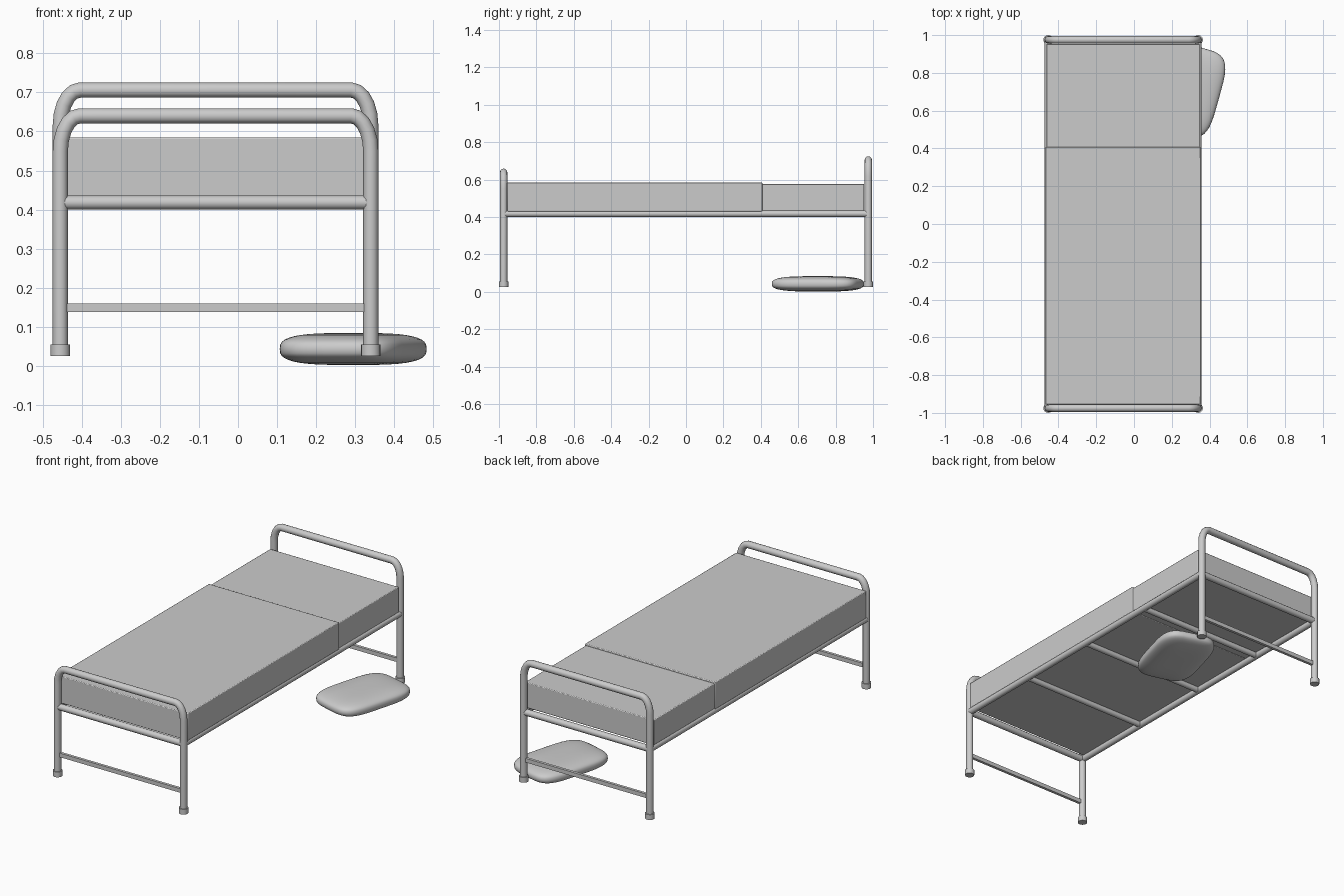
import bpy, bmesh
from math import sin, cos, pi, radians

if "Cube" in bpy.data.objects:
    bpy.data.objects.remove(bpy.data.objects["Cube"])

XL, XR, YE = -0.455, 0.340, 0.975     # leg centre lines
XC = (XL + XR) / 2


def smooth(ob, angle=40):
    bpy.ops.object.select_all(action='DESELECT')
    ob.select_set(True)
    bpy.context.view_layer.objects.active = ob
    bpy.ops.object.shade_smooth_by_angle(angle=radians(angle))


def tube(name, pts, r):
    cu = bpy.data.curves.new(name, 'CURVE')
    cu.dimensions = '3D'
    cu.bevel_depth, cu.bevel_resolution, cu.use_fill_caps = r, 4, True
    sp = cu.splines.new('POLY')
    sp.points.add(len(pts) - 1)
    for p, co in zip(sp.points, pts):
        p.co = (*co, 1)
    ob = bpy.data.objects.new(name, cu)
    bpy.context.collection.objects.link(ob)
    bpy.ops.object.select_all(action='DESELECT')
    ob.select_set(True)
    bpy.context.view_layer.objects.active = ob
    bpy.ops.object.convert(target='MESH')
    ob = bpy.context.object
    ob.name = name
    smooth(ob)


def box(name, lo, hi, bevel=0.0):
    bpy.ops.mesh.primitive_cube_add(size=1, location=[(a + b) / 2 for a, b in zip(lo, hi)])
    ob = bpy.context.object
    ob.name = name
    ob.scale = [b - a for a, b in zip(lo, hi)]
    bpy.ops.object.transform_apply(location=False, rotation=False, scale=True)
    if bevel:
        m = ob.modifiers.new('soft_edges', 'BEVEL')
        m.width, m.segments = bevel, 2
        smooth(ob)
    return ob


def hoop(name, y, top):
    # leg, elliptical bend and top rail, mirrored about the bed centre
    rx, rz, n = 0.05, 0.09, 5
    half = [(XL, 0.03)] + [(XL + rx * (1 - cos(i / n * pi / 2)),
                            top - rz + rz * sin(i / n * pi / 2)) for i in range(n + 1)]
    full = half + [(2 * XC - x, z) for x, z in reversed(half)]
    tube(name, [(x, y, z) for x, z in full], 0.0195)


# End frames: hoop, lower flat bar and rubber feet
for end, y, top in (("foot_end", -YE, 0.640), ("head_end", YE, 0.706)):
    hoop(end + "_frame", y, top)
    tube(end + "_rail", [(XL, y * 0.998, 0.418), (XR, y * 0.998, 0.418)], 0.018)
    box(end + "_lower_bar", (XL, y - 0.008, 0.137), (XR, y + 0.008, 0.160))
    for side, x in (("left", XL), ("right", XR)):
        bpy.ops.mesh.primitive_cylinder_add(vertices=16, radius=0.025, depth=0.03,
                                            location=(x, y, 0.040))
        bpy.context.object.name = f"{end}_{side}_rubber_foot"
        smooth(bpy.context.object)

# Side rails and cross bars
for side, x in (("left", XL), ("right", XR)):
    tube(side + "_side_rail", [(x, -YE, 0.418), (x, YE, 0.418)], 0.018)
for i in (-1, 0, 1):
    tube("cross_bar", [(XL, i * YE / 2, 0.418), (XR, i * YE / 2, 0.418)], 0.016)

# Mattress with a slightly larger tucked blanket over the lower part
box("mattress", (-0.464, -0.945, 0.432), (0.348, 0.953, 0.577), 0.004)
box("blanket", (-0.469, -0.956, 0.430), (0.353, 0.408, 0.585), 0.004)

# Pillow on the floor: a superellipsoid turned slightly
def spow(v, e):
    return (abs(v) ** e) * (1 if v >= 0 else -1)

bpy.ops.mesh.primitive_uv_sphere_add(segments=40, ring_count=20, radius=1)
pillow = bpy.context.object
pillow.name = "pillow"
for v in pillow.data.vertices:
    x, y, z = v.co
    r = (x * x + y * y) ** 0.5
    c, s = (x / r, y / r) if r > 1e-6 else (0, 0)
    rr = r ** 0.6
    v.co = (0.16 * rr * spow(c, 0.5), 0.237 * rr * spow(s, 0.5), 0.041 * spow(z, 0.7))
pillow.rotation_euler = (0, 0, radians(-15.5))
pillow.location = (0.295, 0.705, 0.043)
smooth(pillow, 60)
